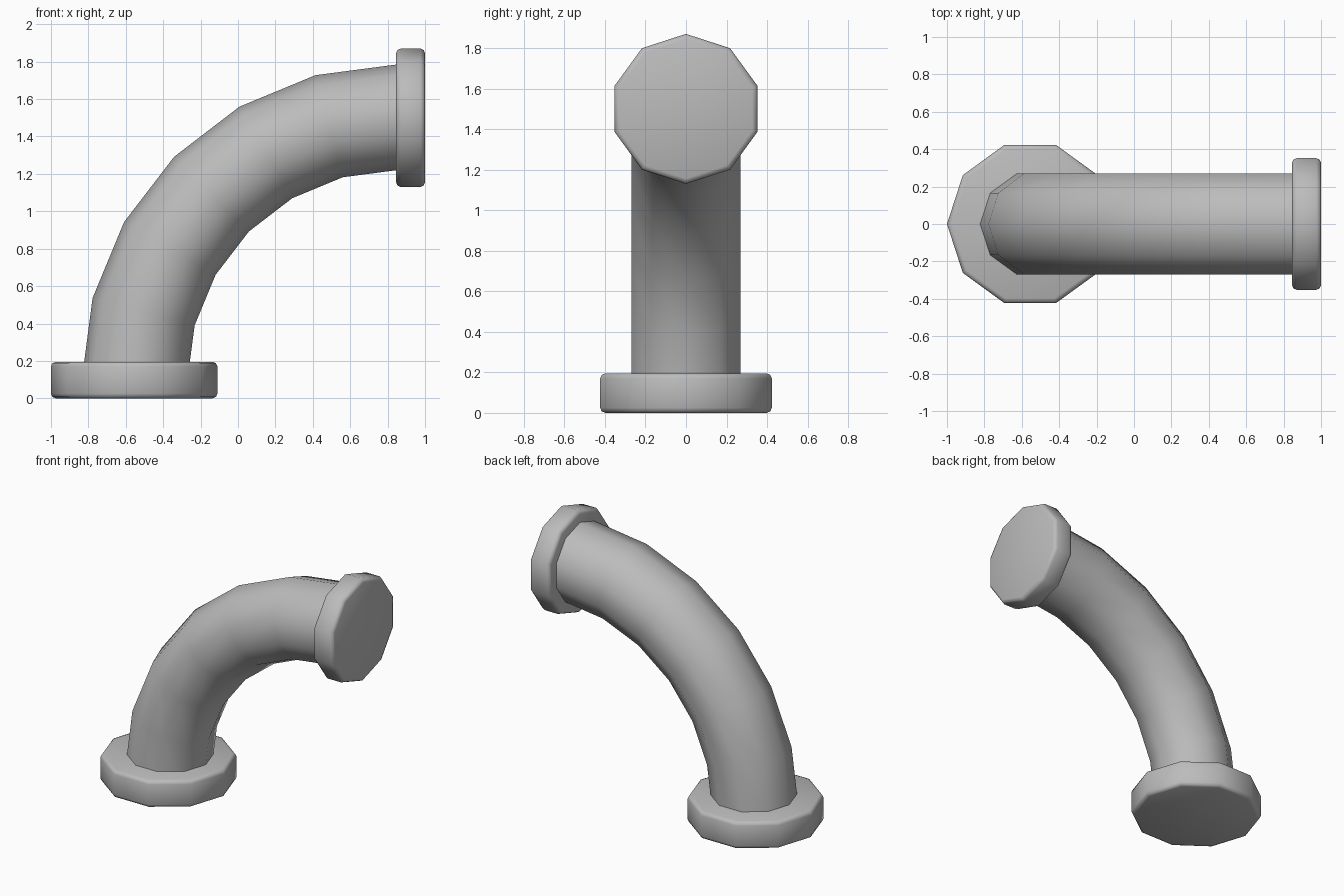
import bpy, bmesh, math
from mathutils import Matrix, Vector

if "Cube" in bpy.data.objects:
    bpy.data.objects.remove(bpy.data.objects["Cube"], do_unlink=True)

SIDES = 10
BEND = Vector((0.85, 0, 0.1))      # centre of the elbow
BEND_RADIUS = 1.4025
PIPE_RADIUS = 0.2825

grey = bpy.data.materials.new("pipe grey")
grey.use_nodes = True
grey.diffuse_color = (0.5, 0.5, 0.5, 1)
grey.node_tree.nodes["Principled BSDF"].inputs["Base Color"].default_value = grey.diffuse_color

# Puts a corner of each ring in the plane of the bend
CORNER_TURN = Matrix.Rotation(math.pi / 2, 4, 'Z')


def finish(bm, name):
    bmesh.ops.recalc_face_normals(bm, faces=bm.faces)
    for face in bm.faces:
        face.smooth = True
    mesh = bpy.data.meshes.new(name)
    bm.to_mesh(mesh)
    bm.free()
    mesh.materials.append(grey)
    obj = bpy.data.objects.new(name, mesh)
    bpy.context.collection.objects.link(obj)
    return obj


def flange(name, radius, depth, centre, tilt):
    bm = bmesh.new()
    turn = Matrix.Rotation(tilt, 4, 'Y') @ CORNER_TURN
    bmesh.ops.create_cone(bm, cap_ends=True, segments=SIDES, radius1=radius,
                          radius2=radius, depth=depth,
                          matrix=Matrix.Translation(centre) @ turn)
    # Round only the two rims
    rims = [e for e in bm.edges if any(len(f.verts) == SIDES for f in e.link_faces)]
    bmesh.ops.bevel(bm, geom=rims, offset=0.025, segments=2, profile=0.5,
                    affect='EDGES')
    return finish(bm, name)


# Curved pipe: one ring swept a quarter turn
start = BEND - Vector((BEND_RADIUS, 0, 0))
bm = bmesh.new()
bmesh.ops.create_circle(bm, segments=SIDES, radius=PIPE_RADIUS,
                        matrix=Matrix.Translation(start) @ CORNER_TURN)
bmesh.ops.spin(bm, geom=bm.verts[:] + bm.edges[:], cent=BEND, axis=(0, 1, 0),
               angle=math.pi / 2, steps=6)
finish(bm, "curved_pipe")

# Flanges at both ends
flange("base_flange", 0.445, 0.195, Vector((-0.555, 0, 0.0975)), 0)
flange("end_flange", 0.37, 0.155, Vector((0.9225, 0, 1.5)), math.pi / 2)
